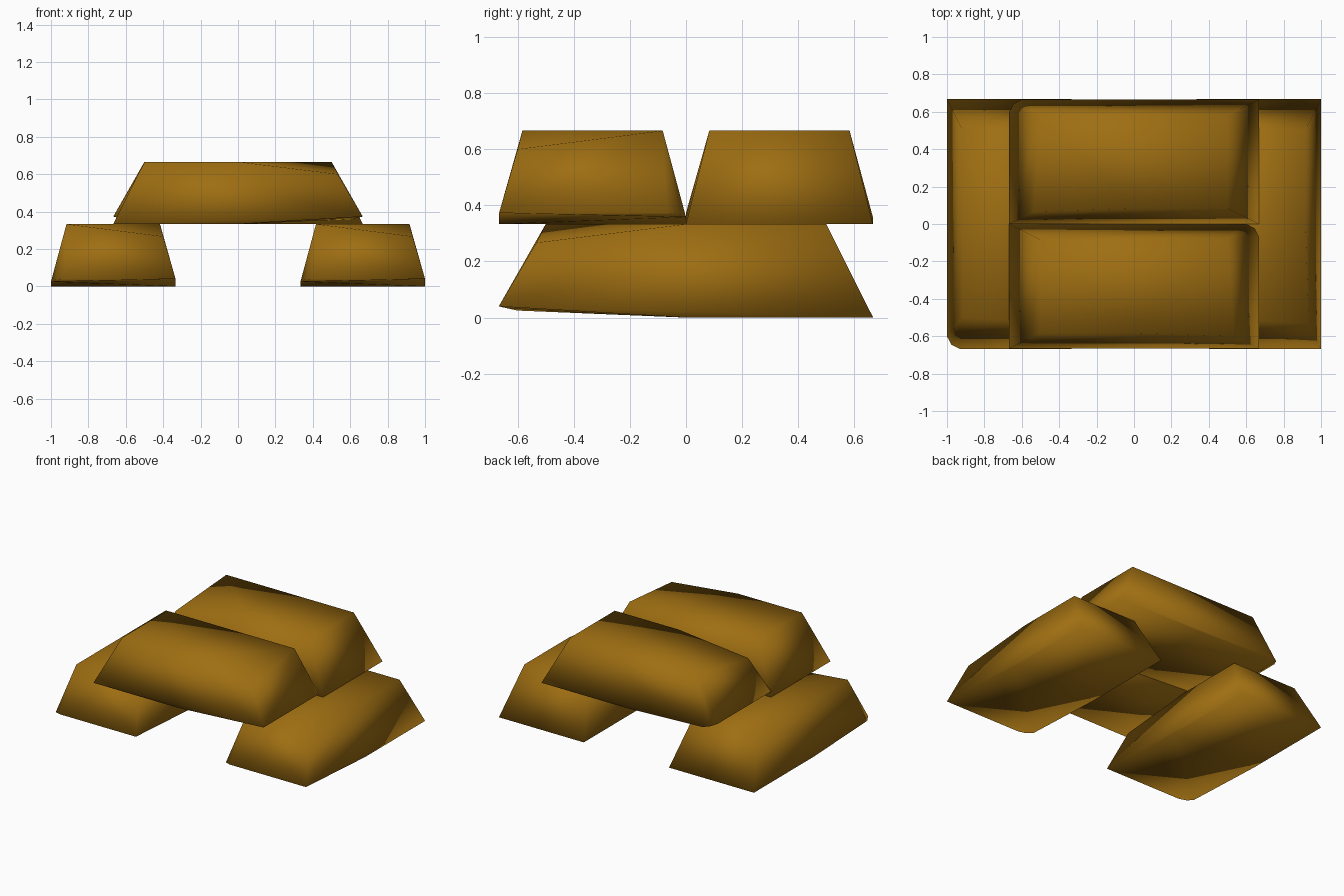
import bpy, bmesh

if "Cube" in bpy.data.objects:
    bpy.data.objects.remove(bpy.data.objects["Cube"])

# single dull gold colour
gold = bpy.data.materials.new("dull gold")
gold.diffuse_color = (0.34, 0.155, 0.006, 1)
gold.use_nodes = True
gold.node_tree.nodes["Principled BSDF"].inputs["Base Color"].default_value = gold.diffuse_color

# One worn ingot: lifted front end, chipped bottom corner, slid-down top corner
INGOT = [
    (-0.333, 0.667, 0), (0.333, 0.667, 0), (-0.333, 0, 0), (0.333, 0, 0),
    (0.333, -0.667, 0.04), (-0.333, -0.6, 0.025), (-0.31, -0.645, 0.035),
    (-0.265, -0.667, 0.04),
    (-0.25, 0.5, 0.333), (0.25, 0.5, 0.333), (0.25, 0, 0.333),
    (-0.25, -0.5, 0.333), (0.267, -0.533, 0.267),
]


def ingot(name, place):
    """Wrap the placed points in a convex, smooth-shaded solid."""
    bm = bmesh.new()
    for p in INGOT:
        bm.verts.new(place(*p))
    bmesh.ops.convex_hull(bm, input=bm.verts[:])
    bmesh.ops.recalc_face_normals(bm, faces=bm.faces[:])
    for f in bm.faces:
        f.smooth = True
    me = bpy.data.meshes.new(name)
    bm.to_mesh(me)
    bm.free()
    me.materials.append(gold)
    ob = bpy.data.objects.new(name, me)
    bpy.context.collection.objects.link(ob)


# lower pair runs front to back
ingot("lower_left_ingot", lambda x, y, z: (x - 0.667, y, z))
ingot("lower_right_ingot", lambda x, y, z: (x + 0.667, y, z))
# upper pair lies across, worn ends facing opposite ways
ingot("upper_front_ingot", lambda x, y, z: (-y, -x - 0.333, z + 0.333))
ingot("upper_back_ingot", lambda x, y, z: (y, -x + 0.333, z + 0.333))
